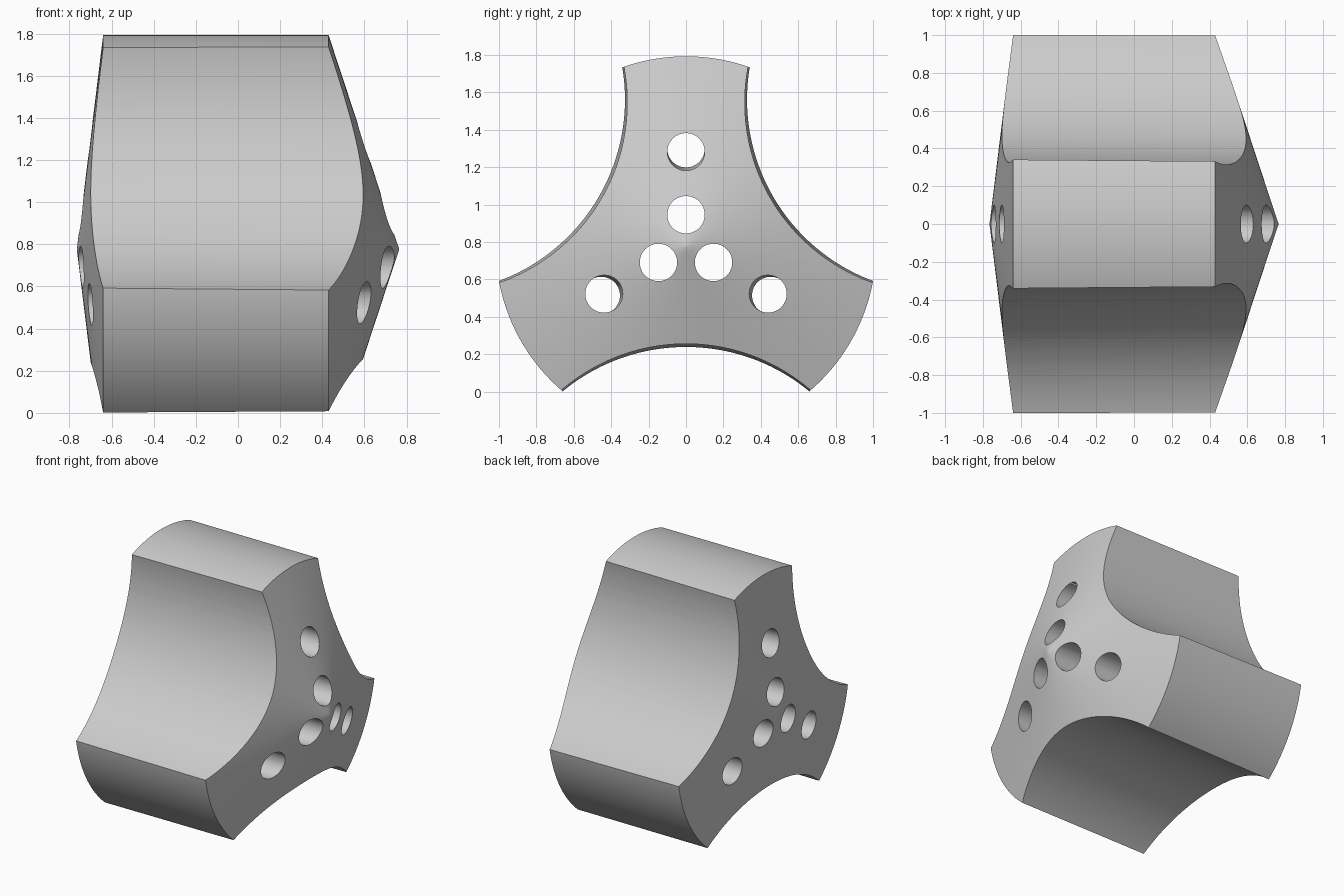
import bpy, bmesh, math
from mathutils import Vector

if "Cube" in bpy.data.objects:
    bpy.data.objects.remove(bpy.data.objects["Cube"])

AXIS_Z = 0.776      # height of the hub axis, which runs along x
RADIUS = 1.017      # outer radius of the three lobes

grey = bpy.data.materials.new("plain grey")
grey.use_nodes = True
grey.diffuse_color = (0.6, 0.6, 0.6, 1)
grey.node_tree.nodes["Principled BSDF"].inputs["Base Color"].default_value = (0.6, 0.6, 0.6, 1)


def radial(x, distance, degrees):
    """Point at a distance and angle from the hub axis."""
    a = math.radians(degrees)
    return Vector((x, distance * math.cos(a), AXIS_Z + distance * math.sin(a)))


def loft(name, sections, segments):
    """Closed solid through circles (centre, radius) that face along x."""
    bm = bmesh.new()
    rings = []
    for centre, r in sections:
        rings.append([bm.verts.new(centre + Vector((0, r * math.cos(t), r * math.sin(t))))
                      for t in (math.tau * i / segments for i in range(segments))])
    for a, b in zip(rings, rings[1:]):
        for i in range(segments):
            j = (i + 1) % segments
            bm.faces.new((a[i], a[j], b[j], b[i]))
    bm.faces.new(rings[0])
    bm.faces.new(rings[-1])
    bmesh.ops.recalc_face_normals(bm, faces=bm.faces)
    mesh = bpy.data.meshes.new(name)
    bm.to_mesh(mesh)
    bm.free()
    mesh.materials.append(grey)
    obj = bpy.data.objects.new(name, mesh)
    bpy.context.collection.objects.link(obj)
    return obj


def cutter(name, degrees, back, front, segments):
    """Tapered cutter; back and front give (x, distance, radius)."""
    sections = []
    for x in (-1, 1):
        t = (x - back[0]) / (front[0] - back[0])
        d, r = (b + (f - b) * t for b, f in zip(back[1:], front[1:]))
        sections.append((radial(x, d, degrees), r))
    return loft(name, sections, segments)


# Hub body: a drum with a shallow cone at the back and a steeper one in front
def cone_end(tip, rim):
    return [(radial(tip + (rim - tip) * f, 0, 0), max(RADIUS * f, 0.003))
            for f in (0, 0.04, 0.2, 1)]


body = loft("hub_body", cone_end(-0.765, -0.64) + cone_end(0.765, 0.43)[::-1], 180)

# Three concave side scoops, and two through holes in each lobe
cutters = []
for k in range(3):
    cutters.append(cutter("side_scoop", 30 + 120 * k, (-0.7, 1.57, 1.033), (0.6, 1.545, 1.025), 180))
    lobe = 90 + 120 * k
    cutters.append(cutter("inner_hole", lobe, (-0.7, 0.17, 0.1), (0.6, 0.17, 0.1), 48))
    cutters.append(cutter("outer_hole", lobe, (-0.7, 0.523, 0.1), (0.6, 0.506, 0.1), 48))

bpy.context.view_layer.objects.active = body
body.select_set(True)
for c in cutters:
    c.hide_render = True
    mod = body.modifiers.new("cut", "BOOLEAN")
    mod.operation = "DIFFERENCE"
    mod.solver = "EXACT"
    mod.object = c
    bpy.ops.object.modifier_apply(modifier=mod.name)
    bpy.data.objects.remove(c)

bpy.ops.object.shade_smooth_by_angle(angle=math.radians(20))
